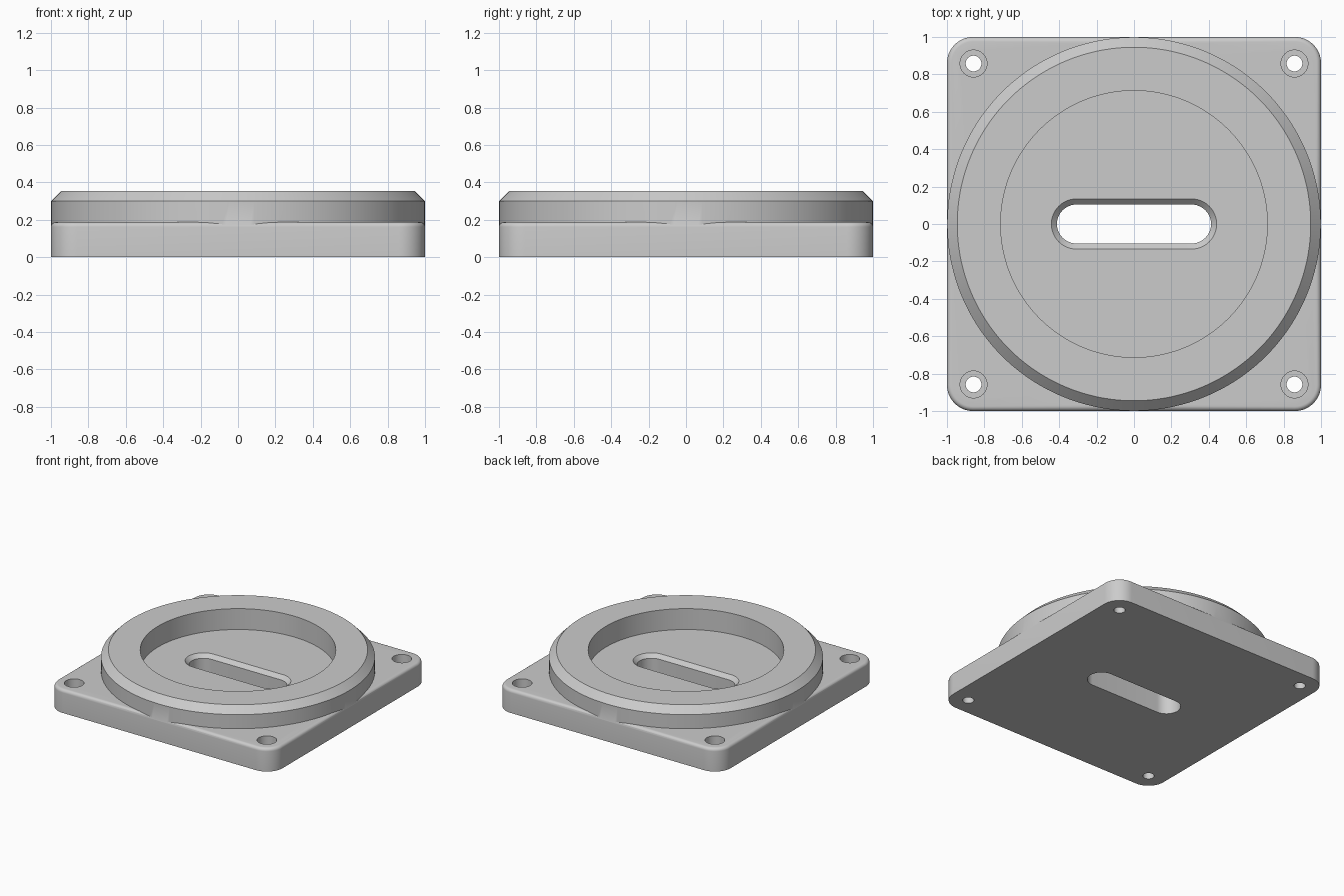
import bpy, bmesh
from math import cos, sin, pi, radians

if "Cube" in bpy.data.objects:
    bpy.data.objects.remove(bpy.data.objects["Cube"], do_unlink=True)

grey = bpy.data.materials.new("plain grey")
grey.use_nodes = True
colour = (0.6, 0.6, 0.6, 1)
grey.diffuse_color = colour
grey.node_tree.nodes["Principled BSDF"].inputs["Base Color"].default_value = colour

PLATE_TOP = 0.187
RING_TOP = 0.355
HOLE_AT = 0.858


def outline(hx, hy, r, z, steps, cx=0, cy=0):
    """Rounded rectangle; a circle when hx = hy = r."""
    pts = []
    for q, (sx, sy) in enumerate([(1, 1), (-1, 1), (-1, -1), (1, -1)]):
        for i in range(steps + 1):
            a = (q + i / steps) * pi / 2
            pts.append((cx + sx * (hx - r) + r * cos(a),
                        cy + sy * (hy - r) + r * sin(a), z))
    return pts


def solid(name, loops, closed=False):
    """Skin a stack of outlines; cap the ends, or join last to first."""
    bm = bmesh.new()
    rows = [[bm.verts.new(p) for p in loop] for loop in loops]
    pairs = list(zip(rows, rows[1:]))
    if closed:
        pairs.append((rows[-1], rows[0]))
    else:
        bm.faces.new(rows[0][::-1])
        bm.faces.new(rows[-1])
    n = len(rows[0])
    for a, b in pairs:
        for i in range(n):
            j = (i + 1) % n
            bm.faces.new((a[i], a[j], b[j], b[i]))
    bmesh.ops.remove_doubles(bm, verts=bm.verts, dist=1e-5)
    bmesh.ops.recalc_face_normals(bm, faces=bm.faces)
    mesh = bpy.data.meshes.new(name)
    bm.to_mesh(mesh)
    bm.free()
    mesh.materials.append(grey)
    obj = bpy.data.objects.new(name, mesh)
    bpy.context.collection.objects.link(obj)
    return obj


def combine(target, other, operation):
    mod = target.modifiers.new(operation.lower(), "BOOLEAN")
    mod.operation = operation
    mod.solver = "EXACT"
    mod.object = other
    bpy.context.view_layer.objects.active = target
    bpy.ops.object.modifier_apply(modifier=mod.name)
    bpy.data.objects.remove(other, do_unlink=True)


# Square base plate with rounded corners and a filleted top edge
corner, fillet = 0.14, 0.025
loops = [outline(1, 1, corner, 0, 12)]
for i in range(7):
    a = i / 6 * pi / 2
    inset = fillet * (1 - cos(a))
    loops.append(outline(1 - inset, 1 - inset, corner - inset,
                         PLATE_TOP - fillet * (1 - sin(a)), 12))
plate = solid("mounting_plate", loops)

# Raised collar with a chamfered outer rim around a round recess
profile = [(0.999, 0.1), (0.999, 0.3), (0.945, RING_TOP),
           (0.713, RING_TOP), (0.713, 0.1)]
collar = solid("raised_collar",
               [outline(r, r, r, z, 36) for r, z in profile], closed=True)
combine(plate, collar, "UNION")

# Long slot through the recess floor, chamfered at the top
grow = 0.03
slot = solid("slot_cutter", [
    outline(0.412 + g, 0.104 + g, 0.104 + g, z, 12)
    for g, z in [(0, -0.1), (0, PLATE_TOP - grow), (grow, PLATE_TOP), (grow, 0.25)]])
combine(plate, slot, "DIFFERENCE")

# Counterbored screw holes at the corners
for sx in (-1, 1):
    for sy in (-1, 1):
        hole = solid("screw_hole_cutter", [
            outline(r, r, r, z, 10, sx * HOLE_AT, sy * HOLE_AT)
            for r, z in [(0.042, -0.1), (0.042, 0.09), (0.072, 0.09), (0.072, 0.3)]])
        combine(plate, hole, "DIFFERENCE")

bpy.ops.object.select_all(action="DESELECT")
plate.select_set(True)
bpy.context.view_layer.objects.active = plate
bpy.ops.object.shade_smooth_by_angle(angle=radians(30))
